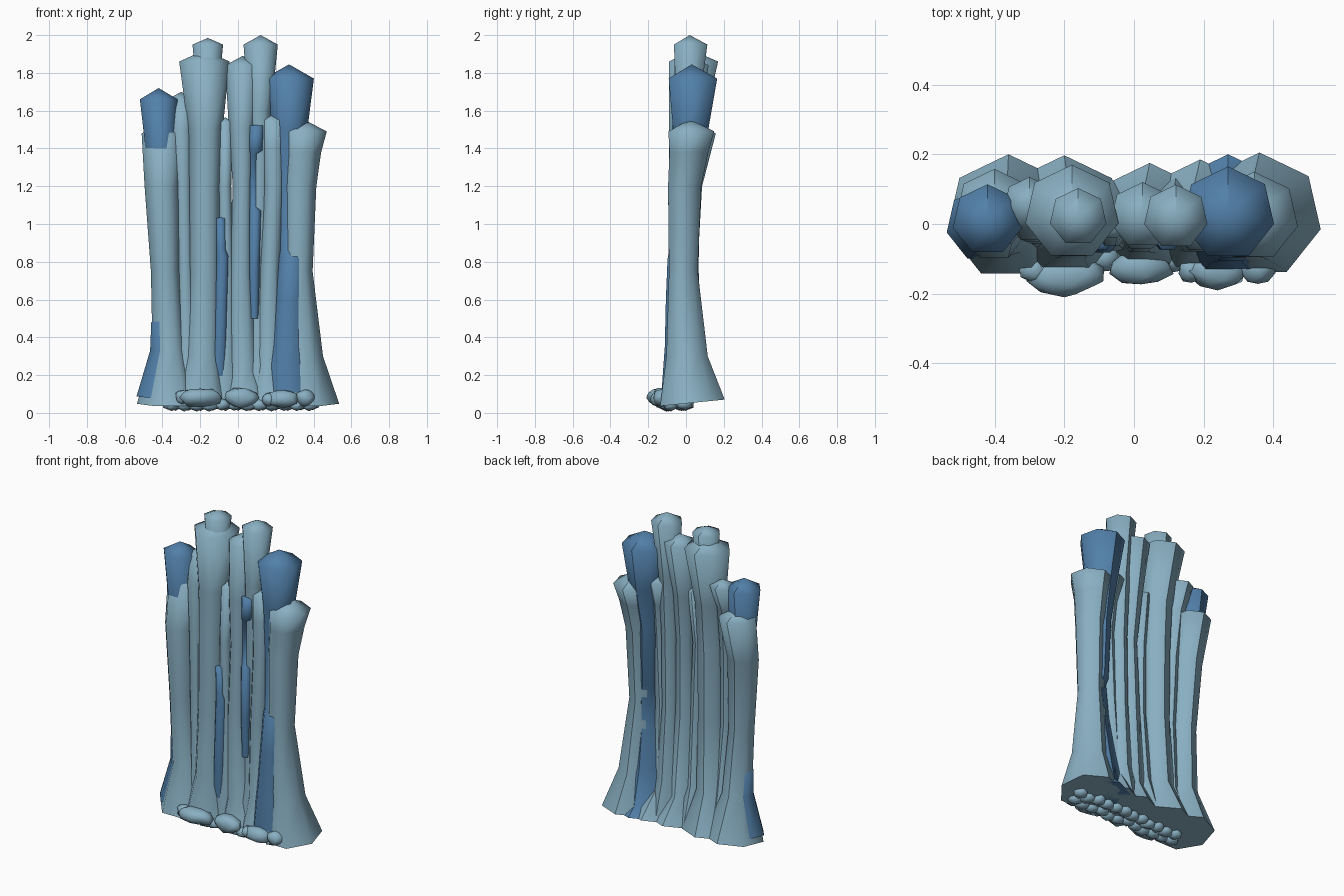
import bpy, bmesh, math, random
from mathutils import Vector

random.seed(4)


def material(name, rgb):
    m = bpy.data.materials.new(name)
    m.diffuse_color = (*rgb, 1)
    return m


PALE = material("pale blue", (0.25, 0.43, 0.54))
DEEP = material("deep blue", (0.084, 0.216, 0.40))
SIDES = 7


def finish(bm, name, mat):
    bmesh.ops.recalc_face_normals(bm, faces=bm.faces)
    for f in bm.faces:
        f.smooth = True
    me = bpy.data.meshes.new(name)
    bm.to_mesh(me)
    bm.free()
    me.materials.append(mat)
    ob = bpy.data.objects.new(name, me)
    bpy.context.collection.objects.link(ob)
    return ob


def column(name, mat, apex, rings):
    """Seven-sided flared column; rings are (z, x, y, radius) from base to top."""
    bm = bmesh.new()
    loops = []
    for z, x, y, r in rings:
        loop = []
        for i in range(SIDES):
            a = math.pi / 2 + i * 2 * math.pi / SIDES
            px, py = x + r * math.cos(a), y + r * math.sin(a)
            tilt = 0.1 * py if z < 0.1 else 0
            loop.append(bm.verts.new((px, py, z + tilt)))
        loops.append(loop)
    tip = bm.verts.new((rings[-1][1], rings[-1][2], apex))
    for lo, hi in zip(loops, loops[1:]):
        for i in range(SIDES):
            j = (i + 1) % SIDES
            bm.faces.new((lo[i], lo[j], hi[j], hi[i]))
    for i in range(SIDES):
        bm.faces.new((loops[-1][i], loops[-1][(i + 1) % SIDES], tip))
    base = bm.faces.new(loops[0])
    # crisp base rim and back seam
    for e in base.edges:
        e.smooth = False
    seam = [l[0] for l in loops] + [tip]
    for a, b in zip(seam, seam[1:]):
        bm.edges.get((a, b)).smooth = False
    return finish(bm, name, mat)


# wide outer columns
column("left_outer_column", PALE, 1.53, [
    (.05, -.36, .02, .18), (.33, -.365, 0, .09), (.75, -.385, -.018, .078),
    (1.2, -.402, -.01, .095), (1.48, -.40, .045, .113)])
column("right_outer_column", PALE, 1.555, [
    (.05, .36, .025, .18), (.3, .338, 0, .115), (.75, .317, -.018, .08),
    (1.2, .325, -.012, .092), (1.38, .335, .01, .108), (1.49, .345, .022, .128)])

# tall middle columns
column("left_slim_column", PALE, 1.70, [
    (.05, -.28, .02, .13), (.3, -.265, 0, .06), (.75, -.28, -.02, .04),
    (1.2, -.29, -.01, .045), (1.5, -.30, .01, .06), (1.66, -.30, .06, .075)])
column("left_tall_column", PALE, 1.92, [
    (.05, -.20, .022, .175), (.3, -.185, -.01, .098), (.75, -.175, -.018, .085),
    (1.2, -.175, -.015, .085), (1.5, -.172, -.005, .093), (1.86, -.178, .033, .137)])
column("left_peak", PALE, 1.985, [
    (1.7, -.16, .02, .06), (1.95, -.16, .02, .083)])
column("centre_column", PALE, 1.89, [
    (.05, .045, .02, .155), (.22, .025, -.005, .085), (.75, .015, -.025, .062),
    (1.2, .023, -.025, .052), (1.5, .018, -.01, .068), (1.84, .025, .025, .095)])
column("right_tall_column", PALE, 2.0, [
    (.05, .12, .02, .12), (.3, .115, .01, .07), (.75, .11, 0, .05),
    (1.2, .115, -.005, .052), (1.6, .115, .005, .062), (1.95, .12, .02, .093)])
column("short_gap_column", PALE, 1.565, [
    (.05, -.07, .02, .11), (.3, -.065, -.01, .06), (.75, -.06, -.025, .04),
    (1.2, -.07, -.03, .035), (1.54, -.068, .0, .045)])
column("short_right_column", PALE, 1.585, [
    (.05, .19, .02, .165), (.25, .16, -.01, .07), (.75, .17, -.03, .055),
    (1.2, .19, -.03, .055), (1.4, .185, -.015, .065), (1.55, .185, .01, .08)])

# darker columns showing through the gaps
column("left_dark_column", DEEP, 1.72, [
    (.09, -.43, .0, .11), (.33, -.395, -.005, .072), (.48, -.39, -.012, .071),
    (.5, -.38, -.01, .05), (1.3, -.41, 0, .07), (1.66, -.42, .012, .102)])
column("right_dark_column", DEEP, 1.845, [
    (.05, .27, .03, .17), (.12, .268, .0, .143), (.35, .266, -.015, .108),
    (.6, .275, -.03, .085), (.82, .285, -.03, .075), (.86, .27, -.01, .065),
    (1.25, .265, 0, .07), (1.5, .272, .02, .098), (1.77, .27, .03, .135)])
column("left_dark_strip", DEEP, 1.035, [
    (.1, -.105, -.02, .05), (.4, -.095, -.045, .04), (.83, -.083, -.05, .035),
    (.87, -.09, -.05, .028), (1.03, -.093, -.05, .028)])
column("middle_dark_strip", DEEP, 1.525, [
    (.5, .085, -.04, .025), (.75, .085, -.045, .03), (1.07, .09, -.045, .032),
    (1.09, .08, -.03, .027), (1.37, .083, -.03, .027), (1.39, .095, -.04, .038),
    (1.52, .097, -.038, .04)])


def lump(name, x, y, z, sx, sy, sz, sub=2):
    """Irregular rounded pebble."""
    bm = bmesh.new()
    bmesh.ops.create_icosphere(bm, subdivisions=sub, radius=1)
    for v in bm.verts:
        v.co *= random.uniform(.86, 1.08)
        v.co = Vector((x + v.co.x * sx, y + v.co.y * sy, max(0, z + v.co.z * sz)))
    return finish(bm, name, PALE)


# front pebbles resting against the foot
for i, p in enumerate([(-.20, -.145, .08, .115, .062, .052),
                       (.02, -.125, .08, .093, .055, .056),
                       (.24, -.135, .075, .09, .055, .052),
                       (.355, -.125, .08, .05, .05, .045),
                       (-.29, -.13, .085, .045, .04, .04),
                       (.165, -.13, .07, .04, .04, .035)]):
    lump(f"front_pebble_{i + 1}", *p)

# rough pebbles under the foot
for i in range(12):
    x = -.35 + i * .066
    lump(f"under_pebble_{i + 1}", x, -.09 + random.uniform(-.015, .015), .043,
         .055, .045, .034, 1)
    lump(f"under_pebble_back_{i + 1}", x + .02, -.02 + random.uniform(-.02, .02), .043,
         .05, .05, .032, 1)
